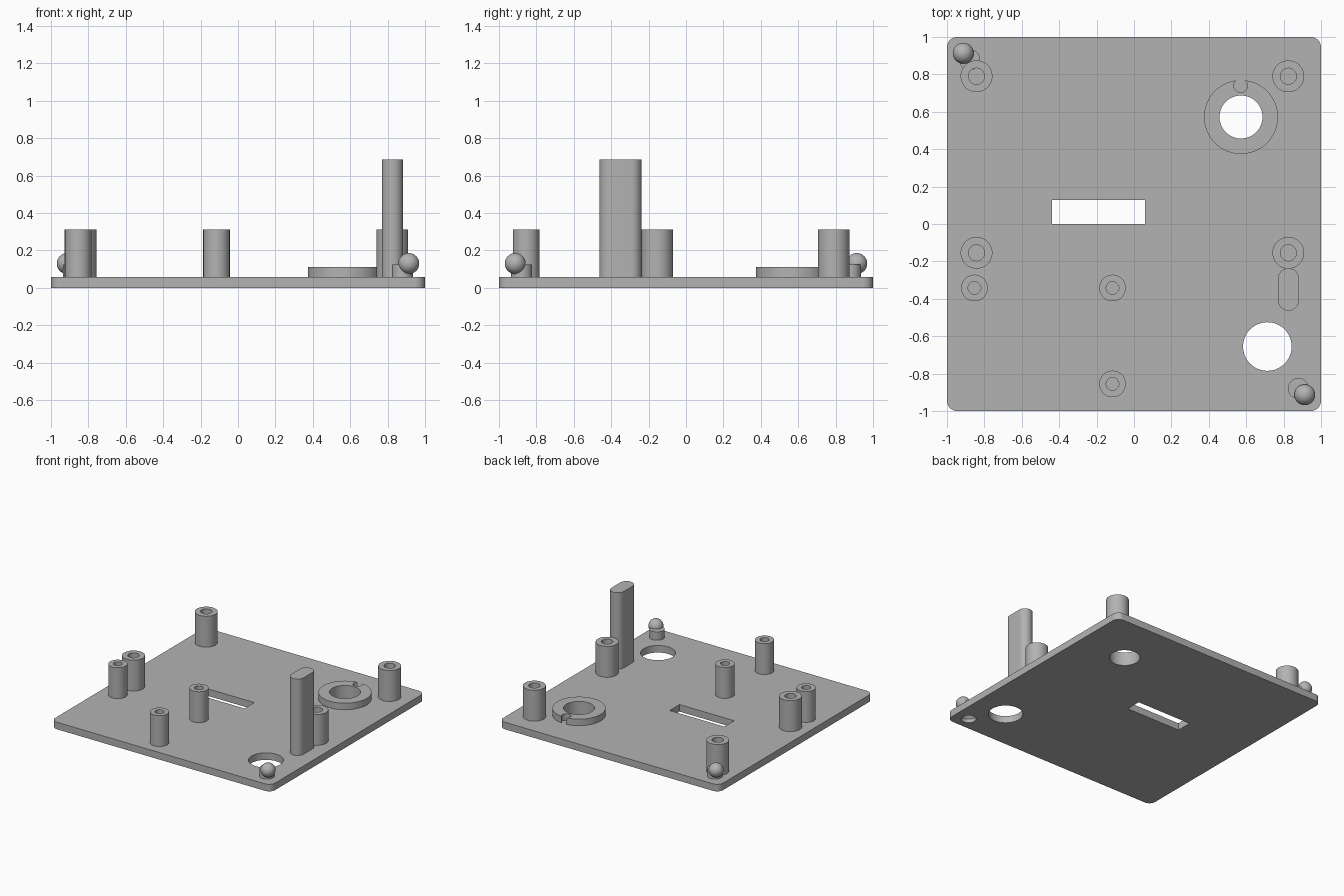
import bpy
import math

if "Cube" in bpy.data.objects:
    bpy.data.objects.remove(bpy.data.objects["Cube"], do_unlink=True)

GREY = (0.45, 0.45, 0.45, 1)
grey = bpy.data.materials.new("plain grey")
grey.use_nodes = True
grey.diffuse_color = GREY
grey.node_tree.nodes["Principled BSDF"].inputs["Base Color"].default_value = GREY

TOP = 0.058      # upper face of the plate
SINK = 0.054     # parts start just inside the plate
POST_TOP = 0.312
SIDES = 48


def make(name, verts, faces):
    mesh = bpy.data.meshes.new(name)
    mesh.from_pydata(verts, [], faces)
    mesh.materials.append(grey)
    obj = bpy.data.objects.new(name, mesh)
    bpy.context.collection.objects.link(obj)
    return obj


def smooth(obj):
    bpy.ops.object.select_all(action="DESELECT")
    obj.select_set(True)
    bpy.context.view_layer.objects.active = obj
    bpy.ops.object.shade_smooth_by_angle(angle=math.radians(30))


def rounded_block(name, x, y, width, depth, radius, low, high, steps=12):
    """Vertical prism over a rectangle with rounded corners."""
    outline = []
    for i, (sx, sy) in enumerate([(1, 1), (-1, 1), (-1, -1), (1, -1)]):
        cx, cy = x + sx * (width / 2 - radius), y + sy * (depth / 2 - radius)
        for k in range(steps + 1 if radius else 1):
            a = math.pi / 2 * (i + k / steps)
            p = (cx + radius * math.cos(a), cy + radius * math.sin(a))
            if not outline or math.dist(p, outline[-1]) > 1e-5:
                outline.append(p)
    if math.dist(outline[0], outline[-1]) < 1e-5:
        outline.pop()
    n = len(outline)
    verts = [(px, py, z) for z in (low, high) for px, py in outline]
    faces = [(i, (i + 1) % n, n + (i + 1) % n, n + i) for i in range(n)]
    faces += [tuple(reversed(range(n))), tuple(range(n, 2 * n))]
    return make(name, verts, faces)


def lathe(name, x, y, profile, closed=False):
    """Spin (radius, z) points, outside upwards; ends capped unless closed."""
    verts, faces, n = [], [], SIDES
    for r, z in profile:
        for i in range(n):
            a = math.tau * i / n
            verts.append((x + r * math.cos(a), y + r * math.sin(a), z))
    rows = len(profile)
    for j in range(rows if closed else rows - 1):
        a, b = j * n, (j + 1) % rows * n
        faces += [(a + i, a + (i + 1) % n, b + (i + 1) % n, b + i) for i in range(n)]
    if not closed:
        faces += [tuple(reversed(range(n))), tuple(range((rows - 1) * n, rows * n))]
    return make(name, verts, faces)


def cut(obj, cutter):
    mod = obj.modifiers.new("cut", "BOOLEAN")
    mod.operation, mod.solver, mod.object = "DIFFERENCE", "EXACT", cutter
    bpy.context.view_layer.objects.active = obj
    bpy.ops.object.modifier_apply(modifier=mod.name)
    bpy.data.objects.remove(cutter, do_unlink=True)


def hole(x, y, radius, low=-0.1, high=0.3):
    return lathe("hole_cutter", x, y, [(radius, low), (radius, high)])


# Base plate with its openings and the countersink underneath
plate = rounded_block("base_plate", 0, 0, 2, 2, 0.055, 0, TOP)
cut(plate, hole(0.572, 0.572, 0.115))
cut(plate, hole(0.713, -0.655, 0.13))
cut(plate, rounded_block("slot_cutter", -0.189, 0.063, 0.498, 0.128, 0, -0.1, 0.2))
cut(plate, lathe("countersink_cutter", 0.88, -0.89,
                 [(0.056, -0.05), (0.056, 0.03), (0.035, 0.05)]))
smooth(plate)

# Raised ring with a small pin notch
ring = lathe("raised_ring", 0.572, 0.572,
             [(0.198, SINK), (0.198, 0.112), (0.115, 0.112), (0.115, SINK)], closed=True)
cut(ring, hole(0.57, 0.74, 0.036, TOP))
smooth(ring)

# Hollow screw posts: large at the outer rectangle, small in the front group
large = [(x, y, 0.085, 0.043) for x in (-0.842, 0.825) for y in (0.79, -0.154)]
small = [(x, y, 0.071, 0.034) for x, y in
         [(-0.853, -0.342), (-0.115, -0.342), (-0.115, -0.855)]]
for i, (x, y, outer, bore) in enumerate(large + small):
    smooth(lathe(f"screw_post_{i + 1}", x, y,
                 [(outer, SINK), (outer, POST_TOP), (bore, POST_TOP), (bore, TOP)]))

# Tall flat-sided pillar
smooth(rounded_block("tall_pillar", 0.826, -0.35, 0.113, 0.226, 0.056, SINK, 0.686))

# Corner pegs with balls
for name, s in (("front", 1), ("back", -1)):
    smooth(lathe(f"{name}_peg", 0.879 * s, -0.879 * s, [(0.056, SINK), (0.056, 0.126)]))
    bpy.ops.mesh.primitive_uv_sphere_add(segments=32, ring_count=16, radius=0.056,
                                         location=(0.913 * s, -0.913 * s, 0.13))
    ball = bpy.context.object
    ball.name = f"{name}_ball"
    ball.data.materials.append(grey)
    smooth(ball)
